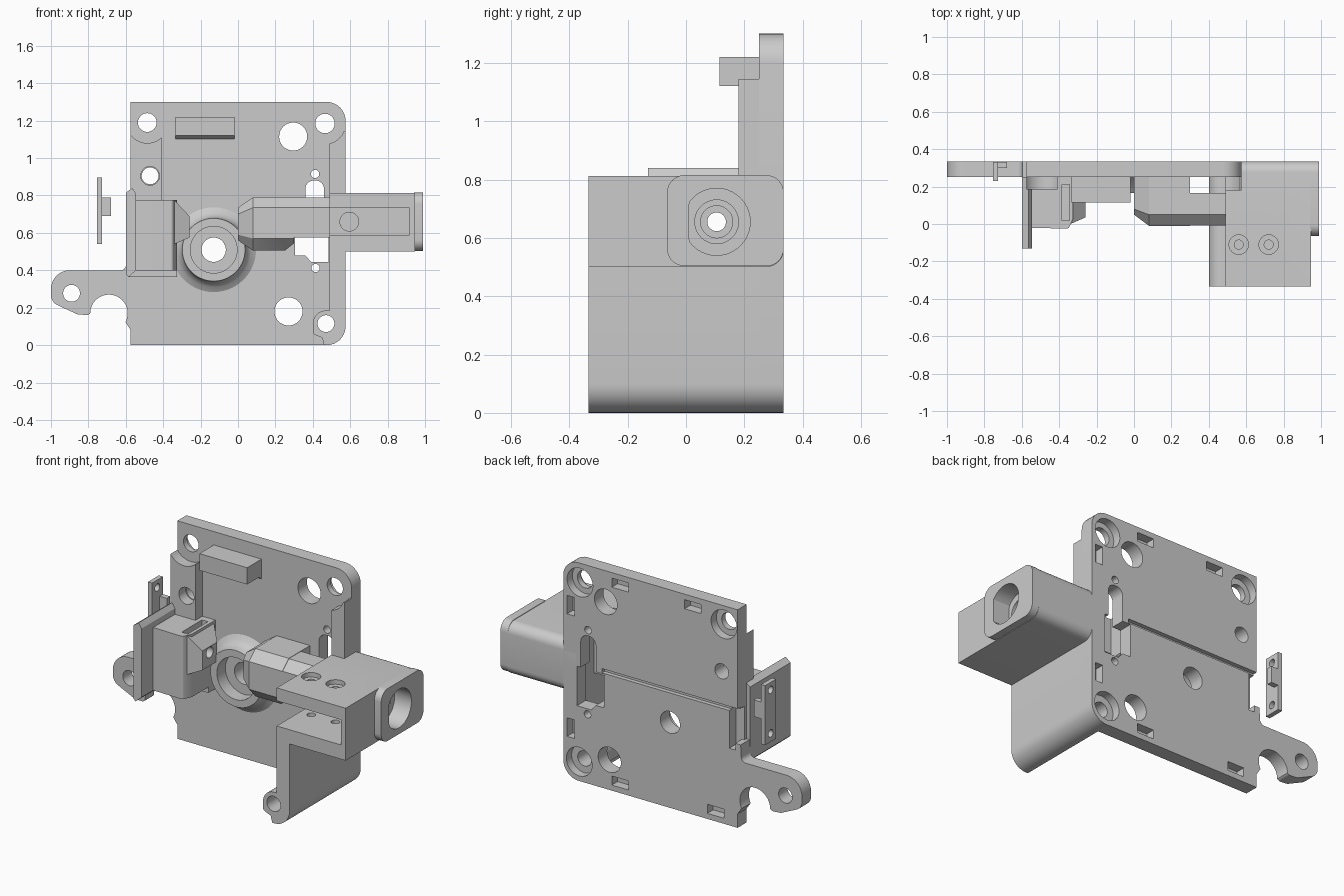
import bpy, bmesh, math
from mathutils import Vector

MAP = {'x': lambda u, v, d: (d, u, v), 'y': lambda u, v, d: (u, d, v), 'z': lambda u, v, d: (u, v, d)}


def fillet(pts, n=8):
    """Round every profile corner given as (u, v, radius)."""
    out = []
    for i, p in enumerate(pts):
        if len(p) == 2:
            out.append(p)
            continue
        c = Vector(p[:2])
        a = (Vector(pts[i - 1][:2]) - c).normalized()
        b = (Vector(pts[(i + 1) % len(pts)][:2]) - c).normalized()
        half = a.angle(b) / 2
        mid = c + (a + b).normalized() * (p[2] / math.sin(half))
        s = c + a * (p[2] / math.tan(half)) - mid
        e = c + b * (p[2] / math.tan(half)) - mid
        sweep = s.angle_signed(e)
        for k in range(n + 1):
            t = -sweep * k / n
            out.append((mid.x + s.x * math.cos(t) - s.y * math.sin(t),
                        mid.y + s.x * math.sin(t) + s.y * math.cos(t)))
    return out


def loft(name, axis, loops):
    """Solid through matching profiles: loops = [(depth, points), ...]."""
    bm = bmesh.new()
    rings = [[bm.verts.new(MAP[axis](u, v, d)) for u, v in pts] for d, pts in loops]
    for r, q in zip(rings, rings[1:]):
        for i in range(len(r)):
            j = (i + 1) % len(r)
            bm.faces.new((r[i], r[j], q[j], q[i]))
    bm.faces.new(rings[0])
    bm.faces.new(rings[-1])
    bmesh.ops.recalc_face_normals(bm, faces=bm.faces)
    me = bpy.data.meshes.new(name)
    bm.to_mesh(me)
    bm.free()
    ob = bpy.data.objects.new(name, me)
    bpy.context.collection.objects.link(ob)
    return ob


def prism(name, axis, lo, hi, pts):
    pts = fillet(pts)
    return loft(name, axis, [(lo, pts), (hi, pts)])


def box(name, x0, x1, y0, y1, z0, z1):
    return prism(name, 'y', y0, y1, [(x0, z0), (x1, z0), (x1, z1), (x0, z1)])


def circle(u, v, r, n=40):
    return [(u + r * math.cos(2 * math.pi * k / n), v + r * math.sin(2 * math.pi * k / n)) for k in range(n)]


def cyl(name, axis, u, v, r, lo, hi):
    return loft(name, axis, [(lo, circle(u, v, r)), (hi, circle(u, v, r))])


def cut(ob, *cutters):
    bpy.context.view_layer.objects.active = ob
    for c in cutters:
        m = ob.modifiers.new("cut", 'BOOLEAN')
        m.operation, m.solver, m.object = 'DIFFERENCE', 'EXACT', c
        bpy.ops.object.modifier_apply(modifier=m.name)
        bpy.data.objects.remove(c)


def bore(lo, hi, r=0.032):
    return cyl("bore", 'x', 0.105, 0.655, r, lo, hi)


# Back plate with its holes, window, rear pockets and groove
plate = prism("back_plate", 'y', 0.25, 0.335,
              [(-0.575, 0), (0.575, 0, 0.1), (0.575, 1.3, 0.1), (-0.575, 1.3)])
holes = [(-0.485, 1.19, 0.05), (0.295, 1.115, 0.075), (0.465, 1.185, 0.052), (-0.47, 0.905, 0.045),
         (0.27, 0.18, 0.075), (0.47, 0.115, 0.045), (-0.13, 0.51, 0.065), (0.412, 0.915, 0.022), (0.415, 0.412, 0.022)]
cut(plate, *[cyl("hole", 'y', x, z, r, 0.2, 0.4) for x, z, r in holes])
cut(plate, *[cyl("sink", 'y', x, z, 0.085, 0.285, 0.4)
             for x, z in ((-0.485, 1.19), (0.465, 1.185), (0.47, 0.115))])
cut(plate,
    prism("window", 'y', 0.2, 0.4, [(0.305, 0.48), (0.36, 0.48), (0.39, 0.445), (0.485, 0.445),
                                    (0.485, 0.68), (0.305, 0.68)]),
    prism("slot", 'y', 0.2, 0.4, [(0.36, 0.6), (0.46, 0.6), (0.46, 0.88, 0.045), (0.36, 0.88, 0.045)]),
    box("groove", -0.6, 0.32, 0.31, 0.4, 0.685, 0.71),
    box("edge_notch", -0.6, -0.52, 0.27, 0.4, 0.46, 0.7))
for x, z in ((0.2, 1.24), (-0.28, 1.24), (0.2, 0.06), (-0.43, 0.06)):
    cut(plate, box("pocket", x - 0.055, x + 0.055, 0.28, 0.4, z - 0.027, z + 0.027))
for z in (0.3, 1.03):
    cut(plate, box("pocket", 0.5, 0.55, 0.28, 0.4, z - 0.055, z + 0.055))

# Side arm with eyelet
arm = prism("side_arm", 'y', 0.25, 0.335,
            [(-1.0, 0.4, 0.1), (-0.6, 0.4, 0.03), (-0.595, 0.5), (-0.56, 0.5), (-0.56, 0.06), (-0.6, 0.12),
             (-0.7, 0.2), (-0.76, 0.2), (-0.8, 0.16, 0.03), (-0.86, 0.165, 0.03), (-1.0, 0.23, 0.06)])
cut(arm, cyl("hole", 'y', -0.89, 0.277, 0.045, 0.2, 0.4), cyl("bay", 'y', -0.69, 0.17, 0.1, 0.2, 0.4))

# Ribs on the plate front, hollowed around the corner screws
left_rib = box("left_rib", -0.575, -0.41, 0.185, 0.252, 0.75, 1.14)
cut(left_rib, cyl("c", 'y', -0.485, 1.19, 0.11, 0.1, 0.3), cyl("c", 'y', -0.47, 0.905, 0.05, 0.1, 0.3))
right_rib = box("right_rib", 0.49, 0.575, 0.18, 0.252, 0.8, 1.145)
cut(right_rib, cyl("c", 'y', 0.465, 1.185, 0.11, 0.1, 0.3))

# Stop block near the top
prism("top_stop", 'x', -0.335, -0.02, [(0.252, 1.10), (0.225, 1.12), (0.115, 1.12), (0.115, 1.22), (0.252, 1.22)])

# Ring boss with flared foot
ring = loft("ring_boss", 'y', [(y, circle(-0.13, 0.51, r, 56)) for y, r in
                               ((0.252, 0.23), (0.235, 0.2), (0.215, 0.18), (0.19, 0.172), (0.165, 0.168))])
cut(ring, cyl("recess", 'y', -0.13, 0.51, 0.125, 0.1, 0.245), cyl("c", 'y', -0.13, 0.51, 0.065, 0.2, 0.3))

# Side wall running forward, with a screw tube along its foot
wall = prism("side_wall", 'y', -0.335, 0.252,
             [(0.575, 0.52), (0.575, 0, 0.1), (0.46, 0), (0.45, 0.04), (0.4, 0.06, 0.02), (0.4, 0.185, 0.07),
              (0.49, 0.185), (0.49, 0.52)])
cut(wall, cyl("hole", 'y', 0.47, 0.115, 0.045, -0.5, 0.4))

# Housing block with open front slot, screw holes and stepped socket
block = prism("housing", 'x', 0.49, 0.945,
              [(-0.335, 0.5), (0.335, 0.5, 0.06), (0.335, 0.812, 0.06), (-0.335, 0.812)])
cut(block, box("slot", 0.4, 0.915, -0.4, -0.03, 0.585, 0.735), cyl("c", 'y', 0.595, 0.66, 0.05, -0.1, 0.05))
for x in (0.56, 0.72):
    cut(block, cyl("sink", 'z', x, -0.11, 0.052, 0.785, 0.9), cyl("c", 'z', x, -0.11, 0.024, 0.54, 0.9))
boss = prism("socket_collar", 'x', 0.94, 0.99,
             [(-0.065, 0.503, 0.06), (0.335, 0.503, 0.06), (0.335, 0.815, 0.06), (-0.065, 0.815, 0.06)])
inner = fillet([(-0.045, 0.525, 0.05), (0.32, 0.525, 0.05), (0.32, 0.795, 0.05), (-0.045, 0.795, 0.05)])
for part in (block, boss):
    socket = [p for p in circle(0.105, 0.655, 0.115)]
    socket = [(max(u, 0.01), v) for u, v in socket]
    cut(part, loft("socket", 'x', [(0.88, socket), (1.1, socket)]), bore(0.78, 1.1, 0.075),
        bore(0.7, 1.1, 0.055), bore(0.3, 1.1))

# Barrel between housing and ring
front = [(-0.01, 0.57), (0.05, 0.505), (0.252, 0.505), (0.252, 0.79), (0.05, 0.79), (-0.01, 0.735)]
tip = [(0.05, 0.59), (0.08, 0.56), (0.252, 0.56), (0.252, 0.735), (0.08, 0.735), (0.05, 0.70)]
barrel_tip = loft("barrel_head", 'x', [(0.0, tip), (0.08, front), (0.25, front),
                                       (0.3, [(u, max(v, 0.545)) for u, v in front])])
barrel = prism("barrel", 'x', 0.29, 0.5,
               [(-0.008, 0.575), (0.165, 0.575), (0.165, 0.788), (0.05, 0.788), (-0.008, 0.735)])
for part in (barrel, barrel_tip):
    cut(part, bore(-0.1, 0.6))

# Left guide: upright fin, body and tapered nozzle
fin = prism("guide_fin", 'y', -0.13, 0.252,
            [(-0.6, 0.38), (-0.585, 0.365), (-0.545, 0.4), (-0.545, 0.81), (-0.565, 0.84), (-0.6, 0.815)])
body = prism("guide_body", 'z', 0.4, 0.775,
             [(-0.56, 0.252), (-0.56, -0.02), (-0.35, -0.025, 0.015), (-0.325, 0.03), (-0.325, 0.252)])
foot = box("guide_foot", -0.585, -0.325, 0.185, 0.252, 0.365, 0.41)
nozzle = loft("guide_nozzle", 'x',
              [(-0.34, [(0.0, 0.54), (0.252, 0.54), (0.252, 0.775), (0.0, 0.775)]),
               (-0.26, [(0.035, 0.575), (0.175, 0.575), (0.175, 0.69), (0.035, 0.69)])])
cut(body, box("slot", -0.385, -0.345, 0.02, 0.21, 0.7, 0.9))
for part in (fin, body, nozzle):
    cut(part, bore(-0.7, -0.2))

# Loose clip plate beside the guide
clip = box("clip_plate", -0.755, -0.728, 0.23, 0.332, 0.54, 0.895)
cut(clip, *[cyl("hole", 'x', 0.28, z, 0.022, -0.8, -0.7) for z in (0.59, 0.85)])
box("clip_tab", -0.73, -0.68, 0.3, 0.332, 0.69, 0.79)

# Smooth the round surfaces, keep edges crisp
for ob in bpy.data.objects:
    ob.select_set(True)
bpy.context.view_layer.objects.active = plate
bpy.ops.object.shade_smooth_by_angle(angle=math.radians(30))
